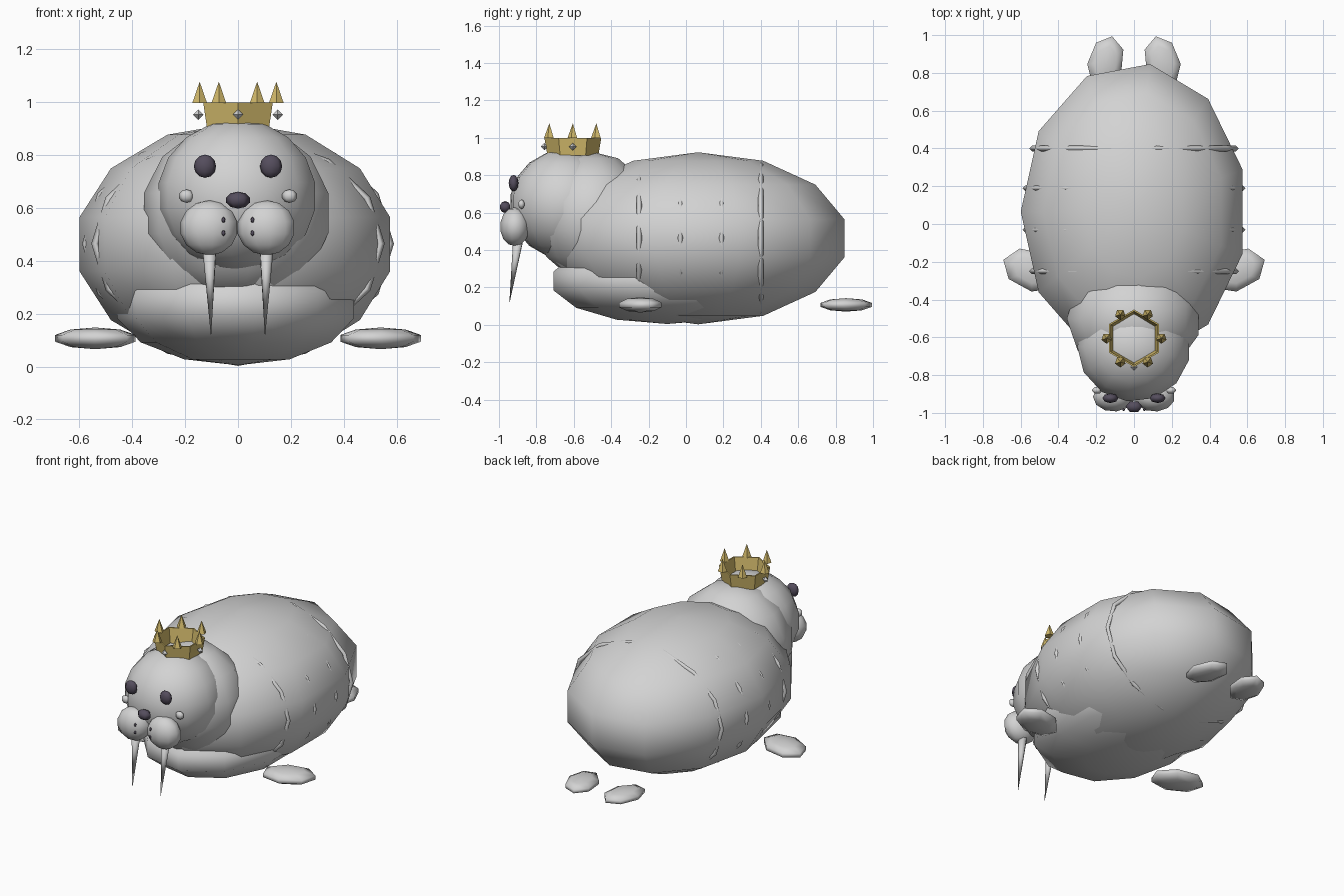
import bpy, bmesh
from math import pi, sin, cos, radians
from mathutils import Matrix, Vector

cube = bpy.data.objects.get("Cube")
if cube:
    bpy.data.objects.remove(cube, do_unlink=True)


def material(name, rgb):
    m = bpy.data.materials.new(name)
    m.use_nodes = True
    m.diffuse_color = (*rgb, 1)
    m.node_tree.nodes["Principled BSDF"].inputs["Base Color"].default_value = (*rgb, 1)
    return m


GREY = material("pale grey hide", (0.65, 0.65, 0.65))
DARK = material("dark plum", (0.09, 0.075, 0.11))
GOLD = material("gold", (0.66, 0.5, 0.15))


def finish(name, bm, mat, smooth=True):
    bmesh.ops.recalc_face_normals(bm, faces=bm.faces)
    mesh = bpy.data.meshes.new(name)
    for f in bm.faces:
        f.smooth = smooth
    bm.to_mesh(mesh)
    bm.free()
    mesh.materials.append(mat)
    ob = bpy.data.objects.new(name, mesh)
    bpy.context.collection.objects.link(ob)
    return ob


def ball(name, loc, size, mat=GREY, segs=11, rings=7, turn=0, start=pi / 2, smooth=True):
    """Ellipsoid with radii size, turned about z."""
    bm = bmesh.new()
    bmesh.ops.create_uvsphere(bm, u_segments=segs, v_segments=rings, radius=1)
    m = (Matrix.Translation(loc) @ Matrix.Rotation(turn, 4, 'Z')
         @ Matrix.Diagonal((*size, 1)) @ Matrix.Rotation(start, 4, 'Z'))
    bmesh.ops.transform(bm, matrix=m, verts=bm.verts)
    return finish(name, bm, mat, smooth)


def cone(name, base, tip, radius, mat, segs, smooth):
    base, tip = Vector(base), Vector(tip)
    axis = tip - base
    bm = bmesh.new()
    bmesh.ops.create_cone(bm, cap_ends=True, segments=segs, radius1=radius,
                          radius2=0, depth=axis.length)
    m = (Matrix.Translation((base + tip) / 2)
         @ axis.to_track_quat('Z', 'Y').to_matrix().to_4x4())
    bmesh.ops.transform(bm, matrix=m, verts=bm.verts)
    return finish(name, bm, mat, smooth)


def loft(name, loops, mat, smooth):
    """Closed band of quads running through a cycle of point loops."""
    bm = bmesh.new()
    rows = [[bm.verts.new(p) for p in loop] for loop in loops]
    for i, row in enumerate(rows):
        nxt = rows[(i + 1) % len(rows)]
        for j in range(len(row)):
            k = (j + 1) % len(row)
            bm.faces.new((row[j], row[k], nxt[k], nxt[j]))
    return finish(name, bm, mat, smooth)


# Trunk of the animal
ball("body", (0, 0.065, 0.463), (0.615, 0.81, 0.46))
ball("belly", (0, -0.1, 0.235), (0.47, 0.63, 0.23))
ball("neck", (0, -0.5, 0.58), (0.365, 0.32, 0.345))
ball("head", (0, -0.65, 0.645), (0.305, 0.295, 0.29), segs=13, rings=9)

# Skin folds that just break the surface of the body
for n, (y, rx, rz) in enumerate([(0.4, 0.54, 0.40), (0.19, 0.575, 0.425),
                                 (-0.03, 0.575, 0.425), (-0.25, 0.54, 0.395)]):
    loops = []
    for i in range(14):
        a = 2 * pi * i / 14
        loops.append([(cos(a) * (rx + 0.015 * cos(b)), y + 0.015 * sin(b),
                       0.465 + sin(a) * (rz + 0.015 * cos(b)))
                      for b in (0, pi / 2, pi, 3 * pi / 2)])
    loft(f"skin_fold_{n + 1}", loops, GREY, True)

# Paired parts
for side, s in (("left", 1), ("right", -1)):
    ball(f"{side}_front_flipper", (s * 0.54, -0.245, 0.107), (0.17, 0.115, 0.041),
         segs=7, rings=5, turn=s * radians(20), start=-s * pi / 2)
    ball(f"{side}_rear_flipper", (s * 0.15, 0.855, 0.107), (0.1, 0.15, 0.036),
         segs=7, rings=5, turn=s * radians(14), start=0)
    ball(f"{side}_muzzle_pad", (s * 0.108, -0.915, 0.525), (0.112, 0.08, 0.104))
    ball(f"{side}_cheek_knob", (s * 0.195, -0.88, 0.645), (0.03, 0.02, 0.025),
         segs=6, rings=5)
    ball(f"{side}_eye", (s * 0.125, -0.922, 0.758), (0.042, 0.026, 0.044), DARK,
         segs=8, rings=6)
    for n, z in enumerate((0.555, 0.505)):
        ball(f"{side}_whisker_dot_{n + 1}", (s * 0.055, -0.982, z), (0.007, 0.008, 0.011),
             DARK, segs=6, rings=4)
    cone(f"{side}_tusk", (s * 0.108, -0.893, 0.48), (s * 0.102, -0.945, 0.11),
         0.03, GREY, 7, True)

ball("nose", (0, -0.967, 0.63), (0.047, 0.033, 0.032), DARK, segs=6, rings=5)

# Crown: thin open hexagonal band, six spikes and three gems
CY = -0.605


def hexagon(r, z):
    return [(r * sin(i * pi / 3), CY + r * cos(i * pi / 3), z) for i in range(6)]


loft("crown_band", [hexagon(0.136, 0.905), hexagon(0.152, 1.0),
                    hexagon(0.143, 1.0), hexagon(0.127, 0.905)], GOLD, False)
for i in range(6):
    a = i * pi / 3
    x, y = 0.145 * cos(a), CY + 0.145 * sin(a)
    cone(f"crown_spike_{i + 1}", (x, y, 0.998), (x, y, 1.078), 0.029, GOLD, 5, False)
for i, a in enumerate((0, pi, -pi / 2)):
    ball(f"crown_gem_{i + 1}", (0.15 * cos(a), CY + 0.152 * sin(a), 0.953),
         (0.02, 0.02, 0.02), GREY, segs=4, rings=2, smooth=False)
